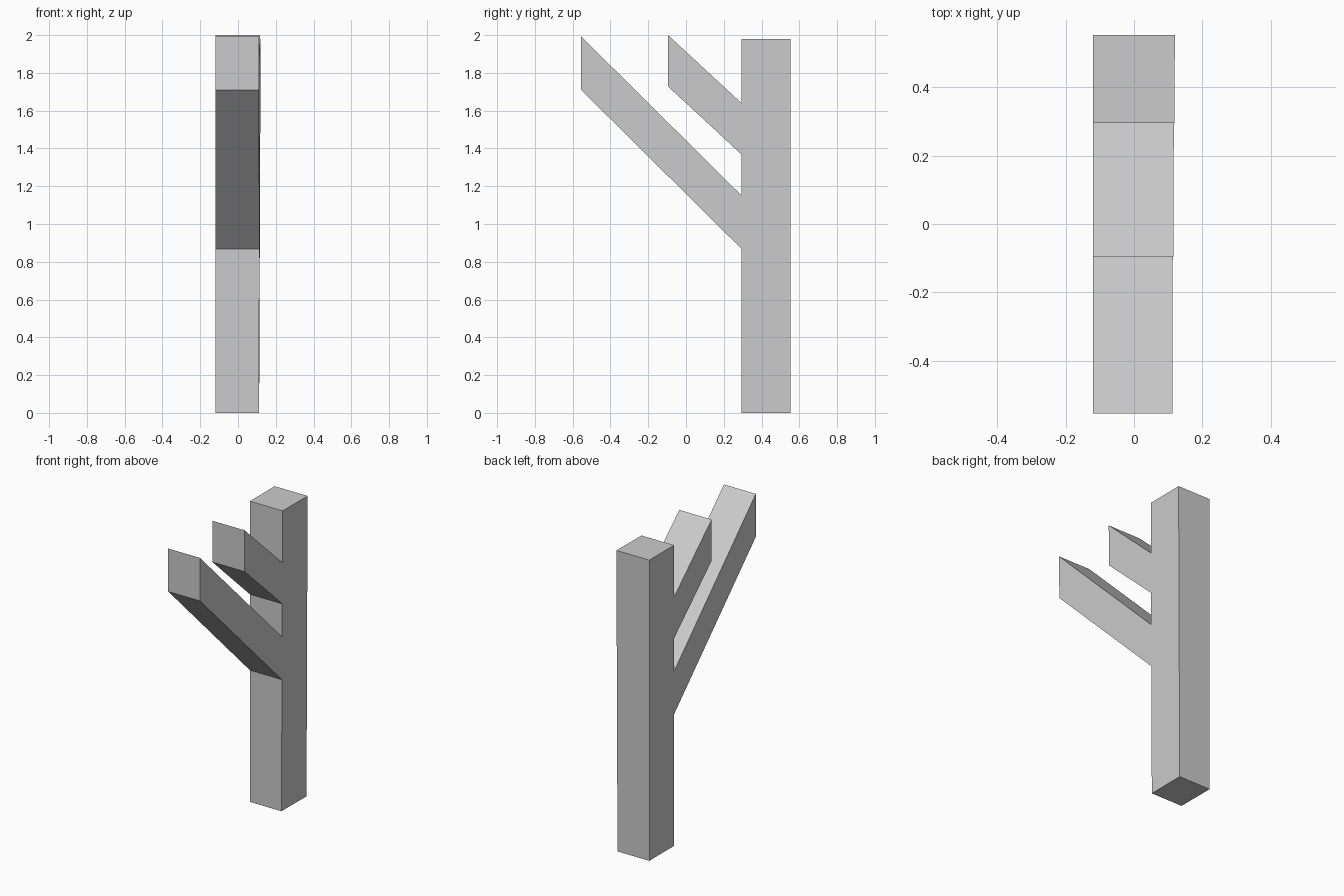
import bpy
import bmesh

if "Cube" in bpy.data.objects:
    bpy.data.objects.remove(bpy.data.objects["Cube"], do_unlink=True)

# One plain grey for the whole post
GREY = (0.6, 0.6, 0.6, 1.0)
grey = bpy.data.materials.new("light_grey")
grey.use_nodes = True
grey.diffuse_color = GREY
grey.node_tree.nodes["Principled BSDF"].inputs["Base Color"].default_value = GREY

LEFT_X = -0.12
BACK, FACE, TOP = 0.553, 0.295, 1.98


def side_x(y, z):
    """The +x side leans very slightly outward toward the top and back."""
    return 0.108 + 0.007 * y + 0.004 * z


def extrude_profile(name, profile):
    """Extrude a (y, z) outline across x into a flat-faced solid."""
    bm = bmesh.new()
    near = [bm.verts.new((LEFT_X, y, z)) for y, z in profile]
    far = [bm.verts.new((side_x(y, z), y, z)) for y, z in profile]
    bm.faces.new(near)
    bm.faces.new(far[::-1])
    count = len(profile)
    for i in range(count):
        j = (i + 1) % count
        bm.faces.new((near[i], far[i], far[j], near[j]))
    bmesh.ops.recalc_face_normals(bm, faces=bm.faces[:])
    mesh = bpy.data.meshes.new(name)
    bm.to_mesh(mesh)
    bm.free()
    mesh.materials.append(grey)
    obj = bpy.data.objects.new(name, mesh)
    bpy.context.collection.objects.link(obj)


def branch(name, root_z, tip_y, tip_z, height):
    """Slanted arm with vertical ends, rising forward from the trunk face."""
    extrude_profile(name, [(FACE, root_z), (FACE, root_z + height),
                           (tip_y, tip_z + height), (tip_y, tip_z)])


# Upright trunk and its two forward arms
extrude_profile("trunk", [(FACE, 0), (BACK, 0), (BACK, TOP), (FACE, TOP)])
branch("lower_branch", 0.867, -0.555, 1.71, 0.283)
branch("upper_branch", 1.367, -0.095, 1.728, 0.272)
